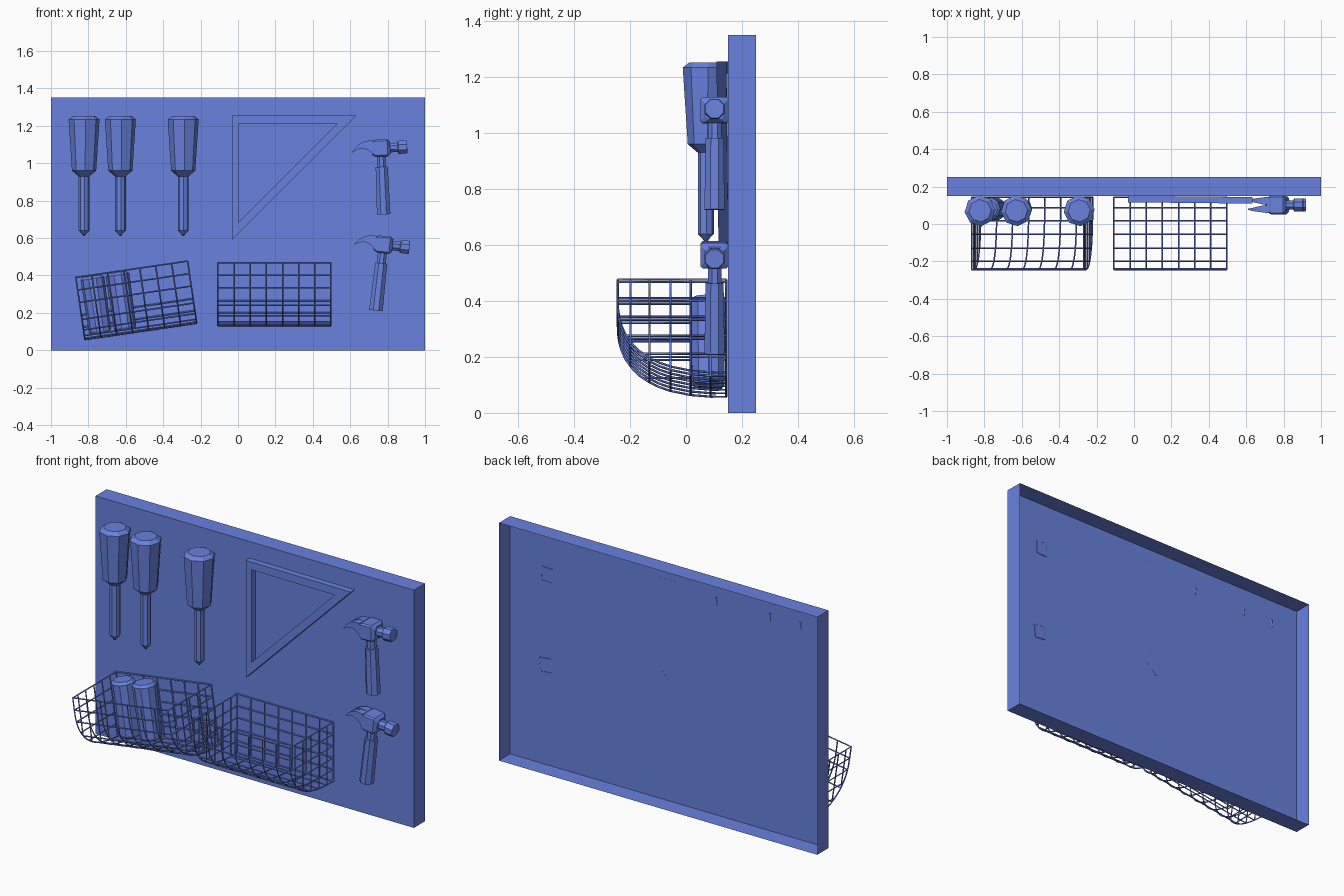
import bpy, bmesh
from math import sin, cos, pi, radians
from mathutils import Matrix

if "Cube" in bpy.data.objects:
    bpy.data.objects.remove(bpy.data.objects["Cube"])

blue = bpy.data.materials.new("blue_paint")
blue.diffuse_color = (0.14, 0.22, 0.73, 1)
blue.use_nodes = True
blue.node_tree.nodes["Principled BSDF"].inputs["Base Color"].default_value = blue.diffuse_color


def link(name, data, matrix):
    data.materials.append(blue)
    ob = bpy.data.objects.new(name, data)
    ob.matrix_world = matrix
    bpy.context.collection.objects.link(ob)


def finish(name, bm, matrix=Matrix()):
    bmesh.ops.recalc_face_normals(bm, faces=bm.faces)
    me = bpy.data.meshes.new(name)
    bm.to_mesh(me)
    bm.free()
    link(name, me, matrix)


def loft(bm, rings):
    """Skin a list of equal-length point rings and cap both ends."""
    vs = [[bm.verts.new(p) for p in r] for r in rings]
    n = len(vs[0])
    for a, b in zip(vs, vs[1:]):
        for i in range(n):
            j = (i + 1) % n
            bm.faces.new((a[i], a[j], b[j], b[i]))
    bm.faces.new(vs[0])
    bm.faces.new(vs[-1])


def turned(bm, profile, sides, axis='Z', turn=0.0):
    """Lathe (radius, height) pairs around Z or X."""
    rings = []
    for r, h in profile:
        ring = [(r * cos(turn + 2 * pi * i / sides), r * sin(turn + 2 * pi * i / sides)) for i in range(sides)]
        rings.append([(u, v, h) if axis == 'Z' else (h, u, v) for u, v in ring])
    loft(bm, rings)


def place(x, y, z, tilt=0.0):
    return Matrix.Translation((x, y, z)) @ Matrix.Rotation(radians(tilt), 4, 'Y')


# Board: a shallow tray, open at the back
bm = bmesh.new()
bmesh.ops.create_cube(bm, size=1, matrix=Matrix.Translation((0, 0.2, 0.675)) @ Matrix.Diagonal((2, 0.1, 1.35, 1)))
back = [f for f in bm.faces if f.calc_center_median().y > 0.24]
bmesh.ops.delete(bm, geom=back, context='FACES')
finish("board", bm)

# Screwdrivers hanging in the top left
for k, x in enumerate((-0.823, -0.629, -0.293)):
    bm = bmesh.new()
    turned(bm, [(0.004, 0.61), (0.012, 0.622), (0.029, 0.64), (0.029, 0.93), (0.065, 0.96),
                (0.083, 1.234), (0.06, 1.252)], 8, turn=radians(5))
    finish(f"screwdriver_{k + 1}", bm, place(x, 0.071, 0))

# Set square with a triangular opening
bm = bmesh.new()
outer = [(0, 0), (0.665, 0), (0, -0.665)]
inner = [(0.036, -0.044), (0.564, -0.044), (0.036, -0.57)]
rings = [[bm.verts.new((x, y, z)) for x, z in loop]
         for loop, y in ((outer, 0), (inner, 0), (inner, -0.035), (outer, -0.035))]
for k in range(4):
    a, b = rings[k], rings[(k + 1) % 4]
    for i in range(3):
        j = (i + 1) % 3
        bm.faces.new((a[i], a[j], b[j], b[i]))
finish("set_square", bm, Matrix.Translation((-0.032, 0.151, 1.256)) @ Matrix.Rotation(radians(-0.6), 4, 'Z'))


# Claw hammers: origin in the head block
def section(x, zc, hy, hz, c):
    """Chamfered rectangle across the head."""
    return [(x, y, zc + z) for y, z in ((-hy + c, -hz), (hy - c, -hz), (hy, -hz + c), (hy, hz - c),
                                        (hy - c, hz), (-hy + c, hz), (-hy, hz - c), (-hy, -hz + c))]


def hammer(name, matrix):
    bm = bmesh.new()
    # head block, poll neck and striking face
    loft(bm, [section(-0.05, 0, 0.04, 0.034, 0.008), section(-0.03, 0, 0.05, 0.046, 0.008),
              section(0.035, 0, 0.05, 0.046, 0.008), section(0.05, 0, 0.034, 0.034, 0.012)])
    turned(bm, [(0.027, 0.04), (0.027, 0.095)], 8, 'X', pi / 8)
    turned(bm, [(0.032, 0.09), (0.038, 0.094), (0.038, 0.137), (0.035, 0.141)], 8, 'X', pi / 8)
    # curved claw prongs: (x, low z, high z, inner y, outer y)
    prong = [(-0.04, -0.026, 0.042, 0.0, 0.044), (-0.075, -0.004, 0.042, 0.003, 0.04),
             (-0.105, 0.003, 0.032, 0.01, 0.036), (-0.132, -0.004, 0.012, 0.016, 0.032),
             (-0.154, -0.019, -0.014, 0.02, 0.027)]
    for s in (-1, 1):
        loft(bm, [[(x, s * a, lo), (x, s * b, lo), (x, s * b, hi), (x, s * a, hi)]
                  for x, lo, hi, a, b in prong])
    # handle neck and grip
    turned(bm, [(0.026, -0.12), (0.026, -0.03)], 8, turn=pi / 8)
    turned(bm, [(0.039, -0.355), (0.035, -0.1)], 8, turn=pi / 8)
    finish(name, bm, matrix)


hammer("hammer_upper", place(0.764, 0.102, 1.081, -2.4))
hammer("hammer_lower", place(0.777, 0.102, 0.565, 6.4))

# Wire baskets: straight front that rounds under to the wall, origin at the centre
HALF, TOP, WALL = 0.302, 0.168, 0.144
DEPTH, BEND, DROP, POWER = 0.388, 0.1, 0.268, 2.5


def curve_z(y):
    return BEND - DROP * max(0, 1 - ((WALL - y) / DEPTH) ** POWER) ** (1 / POWER)


def front_y(z):
    if z >= BEND:
        return WALL - DEPTH
    return WALL - DEPTH * (1 - ((BEND - z) / DROP) ** POWER) ** (1 / POWER)


STEPS = [TOP, 0.1, 0.06, 0.03, 0.0, -0.035, -0.07]
CURVE = [(front_y(z), z) for z in STEPS] + [(y, curve_z(y)) for y in (-0.165, -0.13, -0.095, -0.055, 0.017, 0.088, WALL)]
UPRIGHTS = [-0.198, -0.13, -0.055, 0.017, 0.088]
LEVELS = [TOP, 0.1, 0.033, -0.035, -0.1]


def basket(name, matrix):
    wires = []
    for i in range(8):                                  # hoops down the front and up the wall
        x = -HALF + 2 * HALF * i / 7
        wires.append([(x, y, z) for y, z in CURVE] + [(x, WALL, TOP)])
    for y in UPRIGHTS + [WALL]:                         # cross wires along the curve
        wires.append([(-HALF, y, curve_z(y)), (HALF, y, curve_z(y))])
    for z in LEVELS[:3]:                                # cross wires on the front
        wires.append([(-HALF, front_y(z), z), (HALF, front_y(z), z)])
    for z in LEVELS:                                    # wall and side levels
        wires.append([(-HALF, WALL, z), (HALF, WALL, z)])
        for x in (-HALF, HALF):
            wires.append([(x, front_y(z), z), (x, WALL, z)])
    for y in UPRIGHTS:                                  # side uprights
        for x in (-HALF, HALF):
            wires.append([(x, y, curve_z(y)), (x, y, TOP)])
    cu = bpy.data.curves.new(name, 'CURVE')
    cu.dimensions = '3D'
    cu.bevel_depth = 0.004
    cu.bevel_resolution = 0
    cu.use_fill_caps = True
    for w in wires:
        sp = cu.splines.new('POLY')
        sp.points.add(len(w) - 1)
        for p, co in zip(sp.points, w):
            p.co = (*co, 1)
    link(name, cu, matrix)


left = place(-0.544, 0, 0.267, -8.3)
basket("basket_left", left)
basket("basket_right", place(0.195, 0, 0.3))

# Two canisters standing in the tilted basket
for k, x in enumerate((-0.215, -0.08)):
    bm = bmesh.new()
    turned(bm, [(0.05, -0.15), (0.06, -0.135), (0.064, 0.148), (0.05, 0.162)], 10)
    finish(f"canister_{k + 1}", bm, left @ Matrix.Translation((x, 0.08, 0)))
